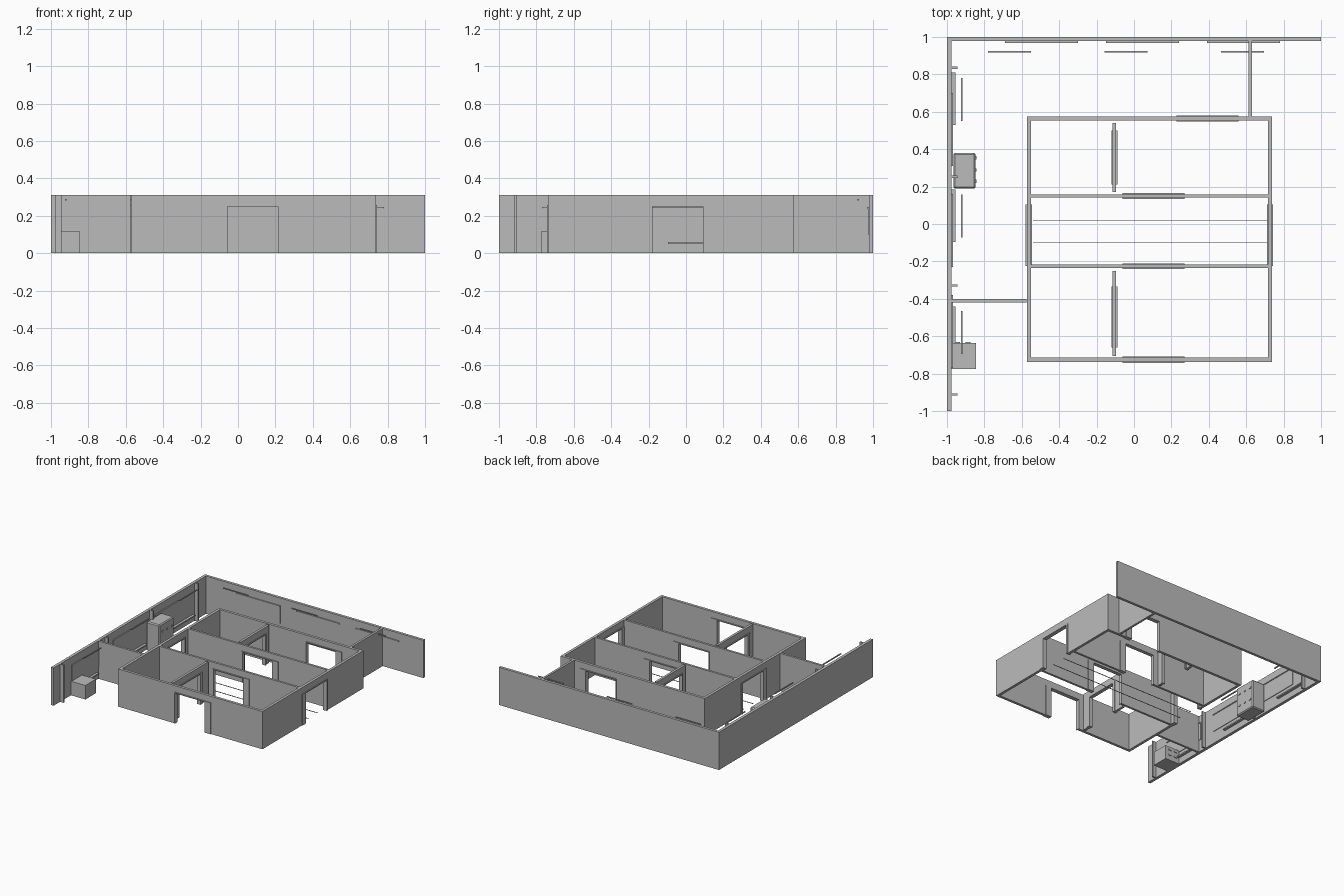
import bpy
import bmesh

cube = bpy.data.objects.get("Cube")
if cube:
    bpy.data.objects.remove(cube, do_unlink=True)

grey = bpy.data.materials.new("plain grey")
grey.use_nodes = True
colour = (0.5, 0.5, 0.5, 1)
grey.diffuse_color = colour
grey.node_tree.nodes["Principled BSDF"].inputs["Base Color"].default_value = colour

HEIGHT = 0.31
DOOR_TOP = 0.25


def boxes(name, spans):
    """One object made of boxes, each given as x, y and z ranges."""
    bm = bmesh.new()
    for span in spans:
        made = bmesh.ops.create_cube(bm, size=1)
        for v in made["verts"]:
            for axis, (low, high) in enumerate(span):
                v.co[axis] = low + (v.co[axis] + 0.5) * (high - low)
    mesh = bpy.data.meshes.new(name)
    bm.to_mesh(mesh)
    bm.free()
    mesh.materials.append(grey)
    obj = bpy.data.objects.new(name, mesh)
    bpy.context.collection.objects.link(obj)
    return obj


def wall(name, along, start, end, at, thick=0.022, door=None, trim=None):
    """A straight wall with an optional doorway and the casing around it."""
    def piece(low, high, bottom, top, half):
        run, depth = (low, high), (at - half, at + half)
        plan = (run, depth) if along == "x" else (depth, run)
        return (*plan, (bottom, top))

    half = thick / 2
    if not door:
        return boxes(name, [piece(start, end, 0, HEIGHT, half)])
    left, right = door
    boxes(name, [piece(start, left, 0, HEIGHT, half),
                 piece(right, end, 0, HEIGHT, half),
                 piece(left, right, DOOR_TOP, HEIGHT, half)])
    outer = half + 0.006
    boxes(name + "_casing", [
        piece(trim[0], left, 0, DOOR_TOP, outer),
        piece(right, trim[1], 0, DOOR_TOP, outer),
        piece(trim[0], trim[1], DOOR_TOP, DOOR_TOP + 0.008, outer)])


# Perimeter walls and the stubs tying them to the core
wall("back_perimeter_wall", "x", -1, 1, 0.989)
wall("side_perimeter_wall", "y", -1, 0.978, -0.988, 0.024)
wall("back_stub_wall", "y", 0.575, 0.978, 0.622, 0.018)
wall("side_stub_wall", "x", -0.976, -0.575, -0.41, 0.018)

# Core rooms
door, trim = (-0.055, 0.215), (-0.062, 0.27)
wall("core_front_wall", "x", -0.573, 0.738, -0.726, door=door, trim=trim)
wall("corridor_front_wall", "x", -0.551, 0.716, -0.226, 0.018, door, trim)
wall("corridor_back_wall", "x", -0.551, 0.716, 0.15, 0.018, door, trim)
wall("core_back_wall", "x", -0.573, 0.738, 0.564,
     door=(0.235, 0.505), trim=(0.228, 0.56))
for side, x in (("right", -0.562), ("left", 0.727)):
    wall("core_" + side + "_wall", "y", -0.715, 0.553, x,
         door=(-0.18, 0.09), trim=(-0.225, 0.105))

# Room dividers, standing just clear of the walls
wall("front_divider", "y", -0.705, -0.25, -0.105, 0.02, (-0.63, -0.36), (-0.66, -0.335))
wall("back_divider", "y", 0.17, 0.54, -0.105, 0.02, (0.22, 0.485), (0.212, 0.5))

# Wall panels with top ledges and the hanging tubes before them
for i in range(3):
    x = -0.69 + i * 0.54
    boxes("back_panel", [((x, x + 0.39), (0.973, 0.98), (0.1, 0.24)),
                         ((x, x + 0.39), (0.969, 0.98), (0.24, 0.248))])
    tube = -0.78 + i * 0.623
    boxes("back_tube", [((tube, tube + 0.23), (0.917, 0.925), (0.282, 0.29))])

    y = 0.31 - i * 0.54
    boxes("side_panel", [((-0.978, -0.971), (y, y + 0.39), (0.1, 0.24)),
                         ((-0.978, -0.967), (y, y + 0.39), (0.24, 0.248))])
    tube = 0.55 - i * 0.623
    boxes("side_tube", [((-0.924, -0.916), (tube, tube + 0.23), (0.282, 0.29))])
    shelf = 0.53 - i * 0.625
    boxes("low_shelf", [((-0.978, -0.955), (shelf, shelf + 0.28), (0.05, 0.06))])

# Fins on the side wall
for i in range(4):
    y = 0.835 - i * 0.582
    boxes("wall_fin", [((-0.977, -0.945), (y - 0.006, y + 0.006), (0, HEIGHT))])

# Tall and low cabinets with small knobs
tall = boxes("tall_cabinet", [((-0.966, -0.847), (0.19, 0.38), (0, 0.24))])
bevel = tall.modifiers.new("edge", "BEVEL")
bevel.width = 0.008
boxes("tall_cabinet_knobs", [
    ((-0.849, -0.842), (y, y + 0.018), (z, z + 0.012))
    for y in (0.22, 0.28, 0.345) for z in (0.07, 0.17)])
boxes("low_cabinet", [((-0.976, -0.845), (-0.775, -0.637), (0, 0.115))])
boxes("low_cabinet_knobs", [
    ((x, x + 0.025), (-0.638, -0.632), (z, z + 0.01))
    for x in (-0.955, -0.9) for z in (0.04, 0.085)])

# Thin floor lines along the corridor
for y in (0.02, -0.1):
    boxes("corridor_floor_line", [((-0.54, 0.71), (y - 0.002, y + 0.002), (0, 0.004))])
